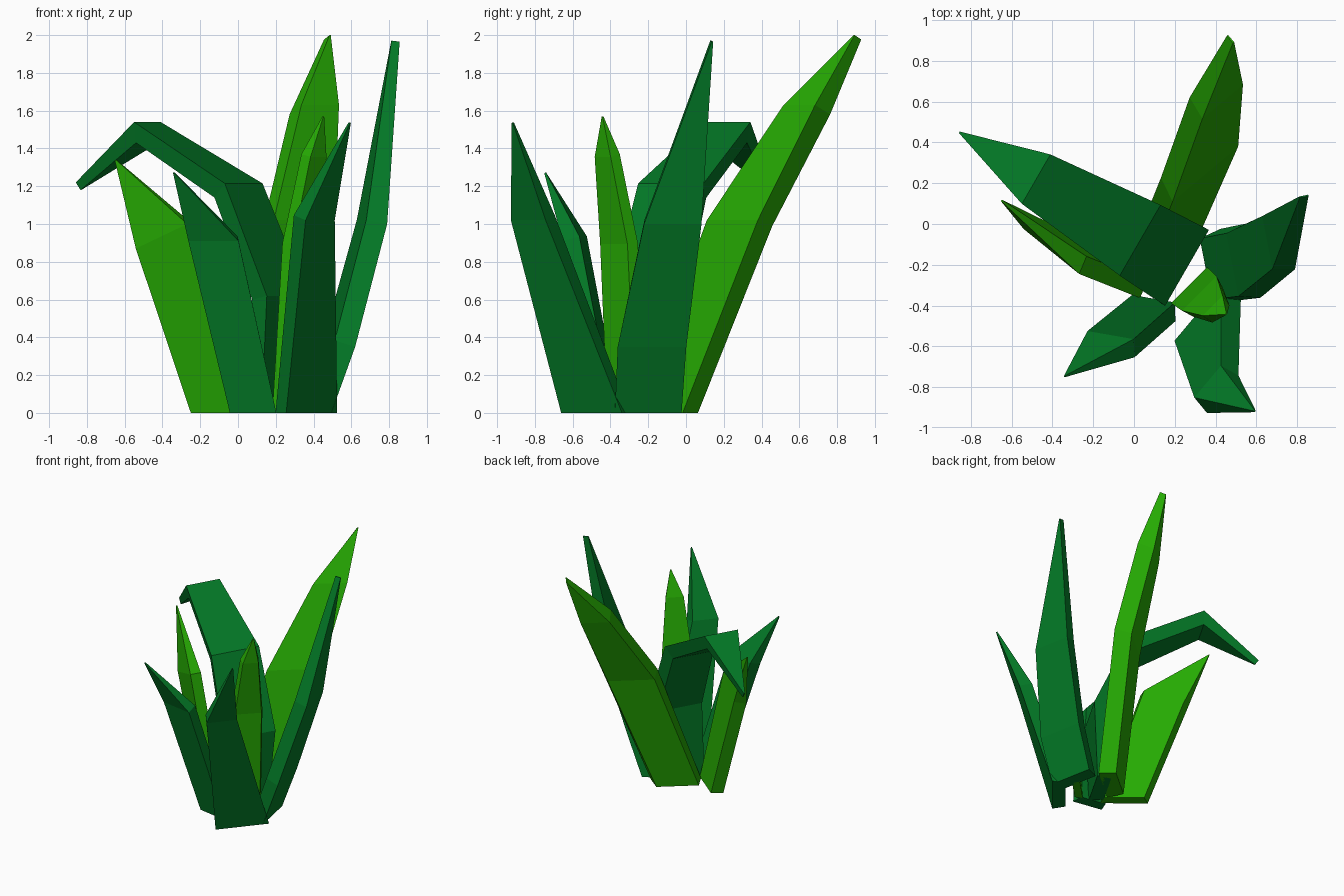
import bpy, bmesh, math
from mathutils import Vector

if "Cube" in bpy.data.objects:
    bpy.data.objects.remove(bpy.data.objects["Cube"])


def material(name, color):
    m = bpy.data.materials.new(name)
    m.diffuse_color = color
    m.use_nodes = True
    m.node_tree.nodes["Principled BSDF"].inputs["Base Color"].default_value = m.diffuse_color
    return m


LIGHT = material("light_green", (0.02, 0.42, 0.001, 1))
DARK = material("dark_green", (0.001, 0.195, 0.02, 1))


def blade(name, mat, yaw, thick, stations, tip=0.1, skew=0):
    """Loft a wedge-shaped leaf through stations (x, y, z, width)."""
    w = Vector((math.cos(math.radians(yaw)), math.sin(math.radians(yaw)), 0))
    pts = [Vector(s[:3]) for s in stations]
    last = len(pts) - 1
    bm = bmesh.new()
    rings = []
    for i, (p, s) in enumerate(zip(pts, stations)):
        # thickness runs square to the leaf's width and its direction
        t = (pts[min(i + 1, last)] - pts[max(i - 1, 0)]).normalized()
        n = w.cross(t if i else Vector((0, 0, 1))).normalized() * thick
        half = w * max(s[3], 0.008) / 2
        if 0 < i < last:
            half.z += skew / 2
        if i == last:
            n *= tip
        ring = [p - half, p + half, p + half * 0.85 + n, p - half * 0.85 + n]
        rings.append([bm.verts.new(v) for v in ring])
    for a, b in zip(rings, rings[1:]):
        for k in range(4):
            j = (k + 1) % 4
            bm.faces.new((a[k], a[j], b[j], b[k]))
    bm.faces.new(rings[0])
    bm.faces.new(rings[-1])
    bmesh.ops.recalc_face_normals(bm, faces=bm.faces)
    me = bpy.data.meshes.new(name)
    bm.to_mesh(me)
    bm.free()
    me.materials.append(mat)
    bpy.context.collection.objects.link(bpy.data.objects.new(name, me))


# Tall light leaf at the back
blade("back_leaf", LIGHT, 40, -0.13, [
    (0.19, -0.14, 0, 0.38), (0.35, 0.245, 1.02, 0.42),
    (0.435, 0.60, 1.63, 0.26), (0.488, 0.89, 2.0, 0)], tip=0.4)
# Light leaf leaning left
blade("left_leaf", LIGHT, -39, -0.09, [
    (-0.11, -0.25, 0, 0.36), (-0.405, -0.135, 0.935, 0.35),
    (-0.65, 0.11, 1.34, 0)], skew=0.13)
# Small light leaf in the middle
blade("centre_leaf", LIGHT, 45, 0.06, [
    (0.27, -0.30, 0, 0.25), (0.32, -0.34, 0.9, 0.24),
    (0.385, -0.40, 1.37, 0.14), (0.45, -0.44, 1.57, 0)])
# Drooping dark leaf
blade("drooping_leaf", DARK, 60, -0.11, [
    (0.22, -0.22, 0, 0.38), (0.26, -0.215, 0.62, 0.43),
    (0.03, -0.08, 1.215, 0.4), (-0.48, 0.22, 1.54, 0.28),
    (-0.857, 0.45, 1.22, 0)], tip=0.45)
# Tall dark leaf on the right
blade("right_leaf", DARK, 101, -0.11, [
    (0.46, -0.2, 0, 0.36), (0.585, -0.18, 0.35, 0.37),
    (0.76, -0.07, 1.0, 0.31), (0.855, 0.14, 1.965, 0)], tip=0.4)
# Two short dark leaves at the front
blade("front_right_leaf", DARK, 50, -0.1, [
    (0.39, -0.5, 0, 0.42), (0.435, -0.835, 1.02, 0.24),
    (0.595, -0.92, 1.535, 0)])
blade("front_left_leaf", DARK, -10, -0.09, [
    (0.08, -0.455, 0, 0.25), (-0.13, -0.63, 0.91, 0.27),
    (-0.34, -0.75, 1.27, 0)])
